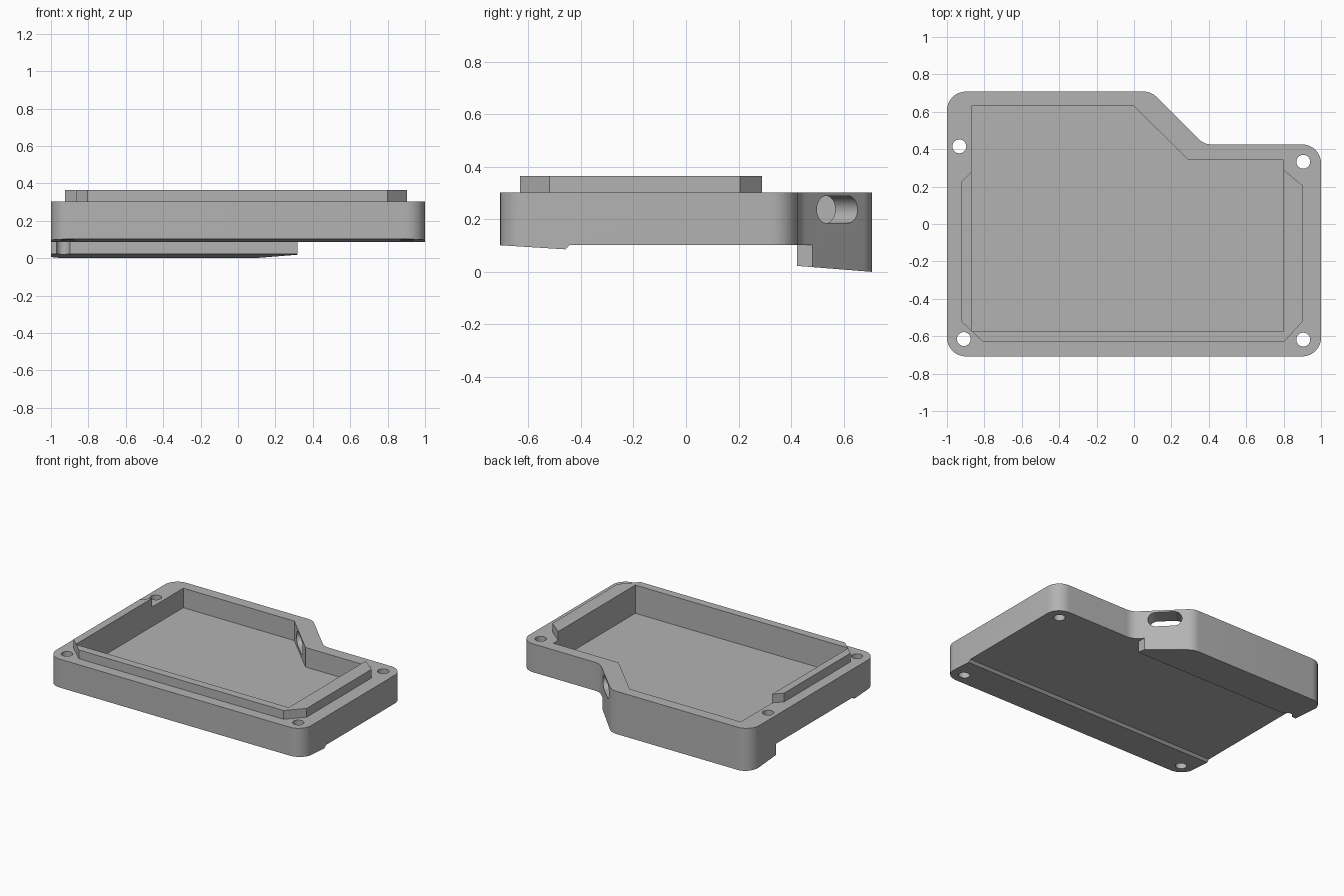
import bpy, bmesh, math
from mathutils import Vector, Matrix

if "Cube" in bpy.data.objects:
    bpy.data.objects.remove(bpy.data.objects["Cube"])

grey = bpy.data.materials.new("grey plastic")
grey.diffuse_color = (0.45, 0.45, 0.45, 1)
grey.use_nodes = True
grey.node_tree.nodes["Principled BSDF"].inputs["Base Color"].default_value = grey.diffuse_color


def prism(name, pts, lo, hi, matrix=Matrix()):
    """Extrude a 2D outline from lo to hi along its local z."""
    bm = bmesh.new()
    face = bm.faces.new([bm.verts.new((x, y, lo)) for x, y in pts])
    ext = bmesh.ops.extrude_face_region(bm, geom=[face])
    verts = [v for v in ext["geom"] if isinstance(v, bmesh.types.BMVert)]
    bmesh.ops.translate(bm, verts=verts, vec=(0, 0, hi - lo))
    bmesh.ops.transform(bm, matrix=matrix, verts=bm.verts)
    bmesh.ops.recalc_face_normals(bm, faces=bm.faces)
    mesh = bpy.data.meshes.new(name)
    bm.to_mesh(mesh)
    bm.free()
    mesh.materials.append(grey)
    obj = bpy.data.objects.new(name, mesh)
    bpy.context.collection.objects.link(obj)
    return obj


def rounded(pts, r, steps=10):
    """Replace every outline corner with an arc of radius r."""
    out = []
    for i, p in enumerate(pts):
        p = Vector(p)
        a = (Vector(pts[i - 1]) - p).normalized()
        b = (Vector(pts[(i + 1) % len(pts)]) - p).normalized()
        half = a.angle(b) / 2
        centre = p + (a + b).normalized() * (r / math.sin(half))
        s = p + a * (r / math.tan(half)) - centre
        e = p + b * (r / math.tan(half)) - centre
        for k in range(steps + 1):
            v = s.lerp(e, k / steps) if k in (0, steps) else None
            if v is None:
                t, w = k / steps, s.angle(e)
                v = (s * math.sin((1 - t) * w) + e * math.sin(t * w)) / math.sin(w)
            out.append(tuple(centre + v))
    return out


def combine(target, tool, operation="DIFFERENCE"):
    mod = target.modifiers.new(tool.name, "BOOLEAN")
    mod.operation, mod.object, mod.solver = operation, tool, "EXACT"
    bpy.context.view_layer.objects.active = target
    bpy.ops.object.modifier_apply(modifier=mod.name)
    bpy.data.objects.remove(tool)


# Rounded case body with a stepped back corner
outline = [(-1, -.708), (1, -.708), (1, .425), (.375, .425), (.092, .708), (-1, .708)]
case = prism("case_tray", rounded(outline, .1), -.1, .303)

# Raised locating lip along the front and sides
lip = [(-.925, -.52), (-.805, -.632), (.8, -.632), (.903, -.52),
       (.903, .205), (.75, .33), (-.82, .33), (-.925, .222)]
combine(case, prism("lip", lip, .2, .365), "UNION")

# Underside: sloped front pad, flat middle, sloped rear foot
yz_to_x = Matrix(((0, 0, 1, 0), (1, 0, 0, 0), (0, 1, 0, 0), (0, 0, 0, 1)))
under = [(-1, -.5), (-1, .12), (-.46, .086), (-.443, .102), (.422, .102),
         (.422, .023), (1, -.023), (1, -.5)]
combine(case, prism("underside_cutter", under, -1.5, 1.5, yz_to_x))
# Rear foot ends before the step
combine(case, prism("foot_end_cutter", [(.318, .35), (1.5, .35), (1.5, 1), (.318, 1)], -.5, .102))

# Inner cavity
cavity = [(-.87, -.575), (.8, -.575), (.8, .342), (.29, .342), (0, .63), (-.87, .63)]
combine(case, prism("cavity_cutter", cavity, .165, .6))

# Corner screw holes
for x, y in [(-.91, -.615), (.905, -.618), (.905, .333), (-.934, .415)]:
    ring = [(x + .037 * math.cos(i * math.pi / 16), y + .037 * math.sin(i * math.pi / 16))
            for i in range(32)]
    combine(case, prism("screw_hole_cutter", ring, -.5, .6))

# Oblong cable port through the diagonal wall
slot = []
for side in (1, -1):
    for k in range(17):
        t = math.pi * k / 16 - math.pi / 2
        slot.append((side * (.058 + .052 * math.cos(t)), side * .052 * math.sin(t)))
d = math.sqrt(.5)
through_wall = Matrix(((d, 0, d, .225), (-d, 0, d, .577), (0, 1, 0, .238), (0, 0, 0, 1)))
combine(case, prism("port_cutter", slot, -.2, .12, through_wall))

# Smooth rounded walls, crisp edges
bpy.ops.object.select_all(action="DESELECT")
case.select_set(True)
bpy.context.view_layer.objects.active = case
bpy.ops.object.shade_smooth_by_angle(angle=math.radians(25))
